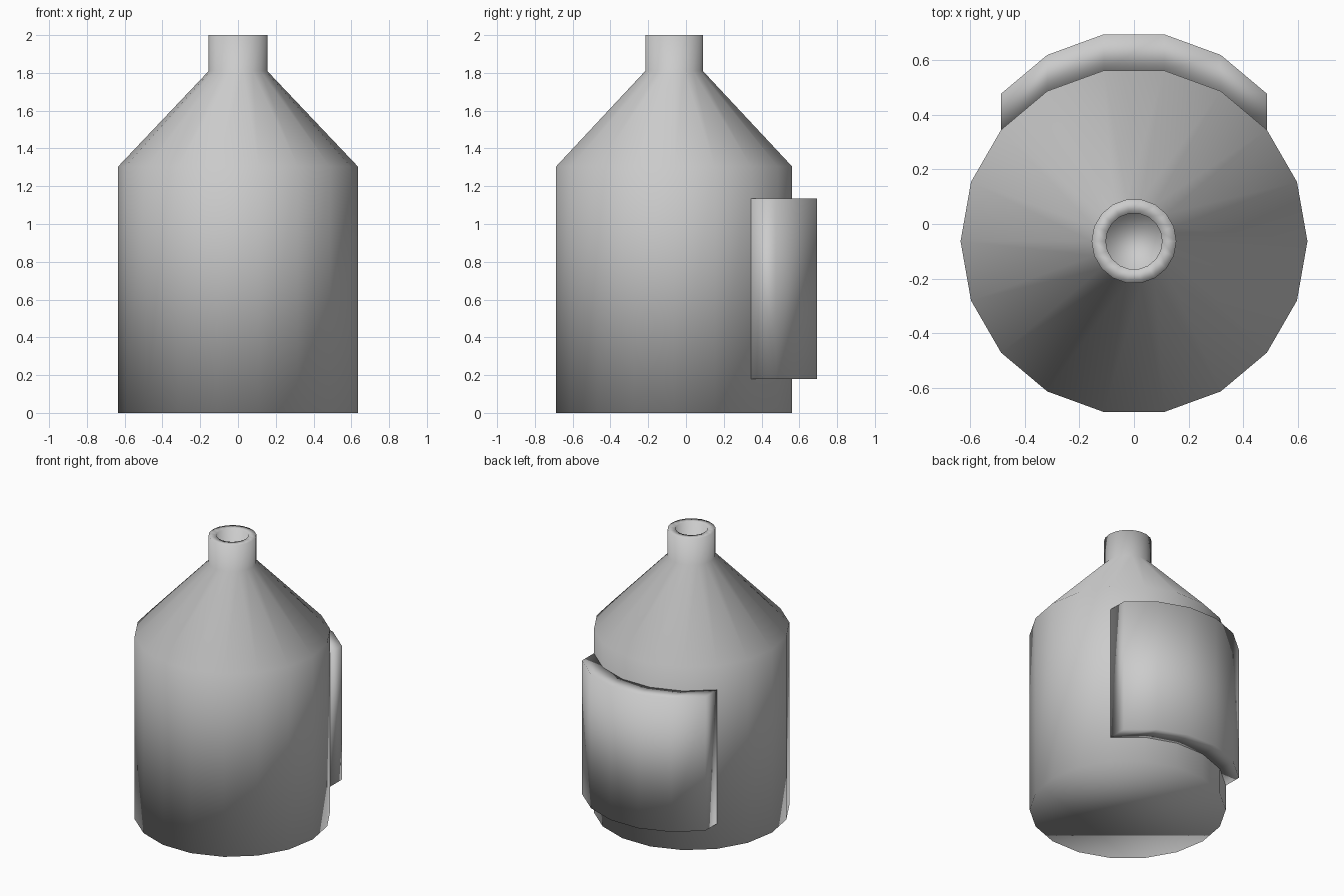
import bpy, bmesh
from math import cos, sin, radians

if "Cube" in bpy.data.objects:
    bpy.data.objects.remove(bpy.data.objects["Cube"])

SIDES = 18
R = 0.634
CY = -0.063          # bottle axis in y


def ring_point(r, deg, z, dy=0.0):
    return (r * cos(radians(deg)), CY + dy + r * sin(radians(deg)), z)


def finish(bm, name):
    bmesh.ops.recalc_face_normals(bm, faces=bm.faces)
    mesh = bpy.data.meshes.new(name)
    bm.to_mesh(mesh)
    bm.free()
    for p in mesh.polygons:
        p.use_smooth = True
    ob = bpy.data.objects.new(name, mesh)
    bpy.context.collection.objects.link(ob)
    return ob


# Bottle: base, wall, shoulder, neck, rim and recessed mouth
profile = [(R, 0), (R, 1.305), (0.155, 1.81), (0.155, 2.0),
           (0.103, 2.0), (0.103, 1.81)]
bm = bmesh.new()
rings = [[bm.verts.new(ring_point(r, i * 360 / SIDES, z)) for i in range(SIDES)]
         for r, z in profile]
for a, b in zip(rings, rings[1:]):
    for i in range(SIDES):
        j = (i + 1) % SIDES
        bm.faces.new((a[i], a[j], b[j], b[i]))
bm.faces.new(rings[0][::-1])
bm.faces.new(rings[-1])
finish(bm, "bottle")

# Back panel: part of the wall pushed straight back
bm = bmesh.new()
angles = range(40, 141, 20)
low = [bm.verts.new(ring_point(R, a, 0.18)) for a in angles]
high = [bm.verts.new(ring_point(R, a, 1.135)) for a in angles]
faces = [bm.faces.new((low[i], low[i + 1], high[i + 1], high[i]))
         for i in range(len(low) - 1)]
res = bmesh.ops.extrude_face_region(bm, geom=faces, use_keep_orig=True)
moved = [g for g in res["geom"] if isinstance(g, bmesh.types.BMVert)]
bmesh.ops.translate(bm, verts=moved, vec=(0, 0.132, 0))
finish(bm, "back_panel")
